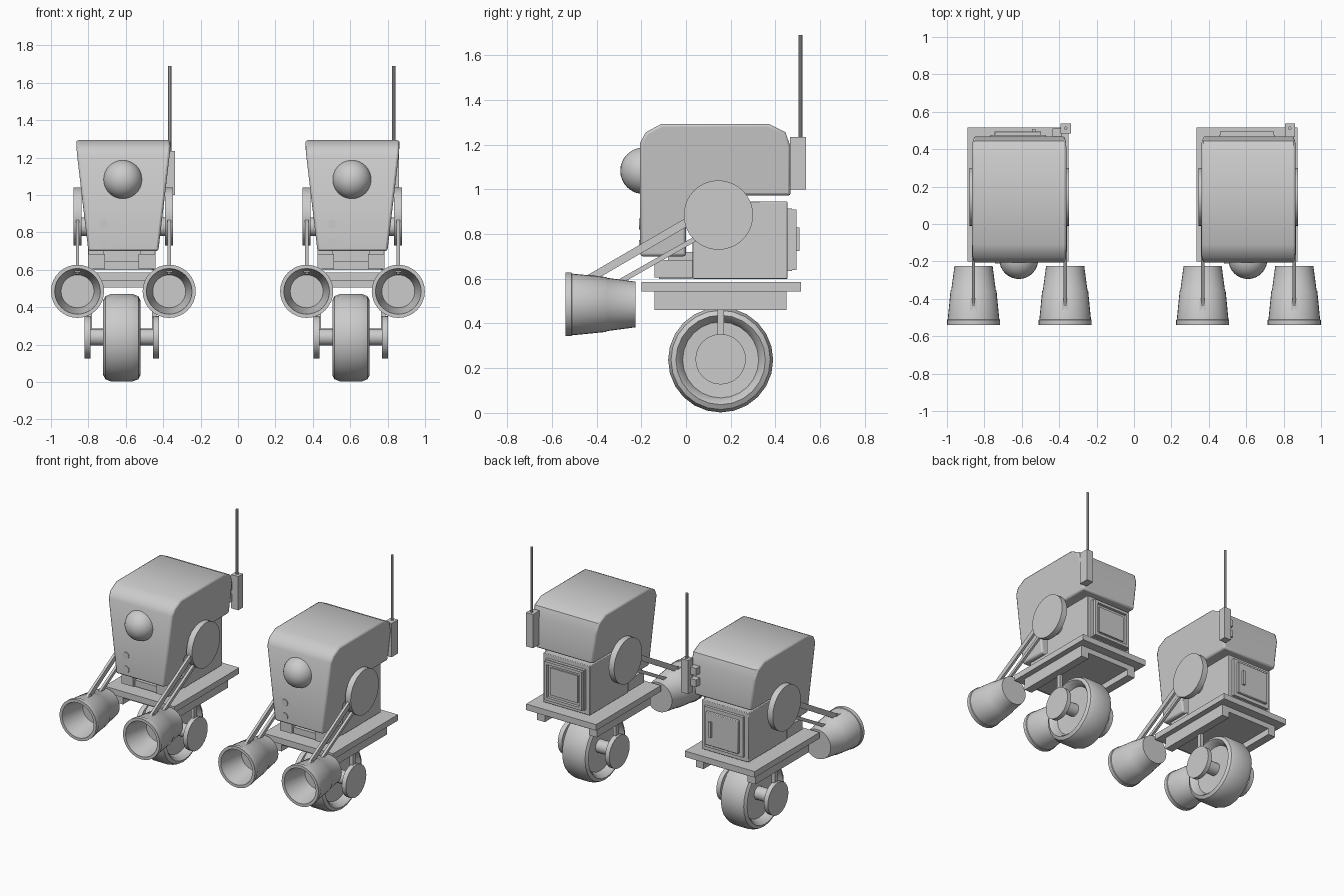
import bpy, bmesh, math
from mathutils import Vector

if "Cube" in bpy.data.objects:
    bpy.data.objects.remove(bpy.data.objects["Cube"])


def finish(bm, name, bevel=0.0):
    bmesh.ops.remove_doubles(bm, verts=bm.verts, dist=1e-5)
    bmesh.ops.recalc_face_normals(bm, faces=bm.faces)
    me = bpy.data.meshes.new(name)
    bm.to_mesh(me)
    bm.free()
    ob = bpy.data.objects.new(name, me)
    bpy.context.collection.objects.link(ob)
    if bevel:
        m = ob.modifiers.new("bevel", 'BEVEL')
        m.width, m.segments, m.limit_method = bevel, 2, 'ANGLE'
        m.angle_limit = math.radians(50)
    bpy.ops.object.select_all(action='DESELECT')
    ob.select_set(True)
    bpy.context.view_layer.objects.active = ob
    bpy.ops.object.shade_smooth_by_angle(angle=math.radians(35))
    return ob


def prism(name, x0, x1, profile, taper=None, bevel=0.0):
    """Extrude a (y, z) profile along x; taper(z) gives a half width about the middle."""
    bm = bmesh.new()
    mid = (x0 + x1) / 2
    rings = []
    for s, x in ((-1, x0), (1, x1)):
        rings.append([bm.verts.new((mid + s * taper(z) if taper else x, y, z)) for y, z in profile])
        bm.faces.new(rings[-1])
    n = len(profile)
    for i in range(n):
        j = (i + 1) % n
        bm.faces.new((rings[0][i], rings[0][j], rings[1][j], rings[1][i]))
    return finish(bm, name, bevel)


def box(name, x, y, z, bevel=0.0):
    return prism(name, x[0], x[1], [(y[0], z[0]), (y[1], z[0]), (y[1], z[1]), (y[0], z[1])], bevel=bevel)


def lathe(name, centre, axis, profile, n=32):
    """Turn (radius, distance) points around an axis through centre."""
    bm = bmesh.new()
    c = Vector(centre)
    rings = []
    for r, t in profile:
        ring = []
        for i in range(n):
            a = 2 * math.pi * i / n
            u, v = r * math.cos(a), r * math.sin(a)
            p = {'x': (t, u, v), 'y': (u, t, v), 'z': (u, v, t)}[axis]
            ring.append(bm.verts.new(c + Vector(p)))
        rings.append(ring)
    for a, b in zip(rings, rings[1:]):
        for i in range(n):
            j = (i + 1) % n
            bm.faces.new((a[i], a[j], b[j], b[i]))
    bmesh.ops.dissolve_degenerate(bm, dist=1e-6, edges=bm.edges)
    return finish(bm, name)


def disc(name, centre, axis, r, t0, t1, n=32):
    return lathe(name, centre, axis, [(0, t0), (r, t0), (r, t1), (0, t1)], n)


def bar(name, x, a, b, width, thick):
    """Flat bar in a plane of constant x, from (y, z) a to b."""
    a, b = Vector(a), Vector(b)
    d = (b - a).normalized()
    w = Vector((-d.y, d.x)) * width / 2
    return prism(name, x - thick / 2, x + thick / 2, [a + w, b + w, b - w, a - w])


HEAD = [(-.205, .70), (-.205, 1.21), (-.18, 1.255), (-.11, 1.293), (.37, 1.293), (.445, 1.255),
        (.468, 1.19), (.468, .972), (.27, .972), (.12, .94), (0, .83), (0, .70)]
TYRE = [(.05, -.045), (.17, -.05), (.185, -.085), (.20, -.1), (.222, -.088), (.235, -.055)]
WHEEL = [(0, -.045)] + TYRE + [(r, -t) for r, t in reversed(TYRE)] + [(0, .045)]
CUP = [(0, -.225), (.102, -.225), (.119, -.353), (.123, -.358), (.138, -.51), (.142, -.513),
       (.142, -.54), (.122, -.54), (.088, -.36), (0, -.36)]


def robot(tag, cx, antenna_dx, has_handle):
    def nm(s):
        return f"{tag}_{s}"
    b = cx - .008          # chassis centre

    # Head shell, eye and buttons
    prism(nm("head"), cx - .25, cx + .25, HEAD, lambda z: .187 + .065 * min(1, (z - .70) / .55), .012)
    bpy.ops.mesh.primitive_uv_sphere_add(segments=32, ring_count=16, radius=.104, location=(cx - .003, -.19, 1.083))
    bpy.context.object.name = nm("eye")
    bpy.ops.object.shade_smooth()
    for i, z in enumerate((.845, .75)):
        disc(nm(f"button_{i}"), (cx - .107, -.205, z), 'y', .024, -.005, .01, 20)

    # Torso and front feet under the head
    box(nm("torso"), (b - .18, b + .18), (.03, .455), (.60, .945), .004)
    box(nm("torso_front"), (b - .16, b + .16), (-.12, .03), (.60, .645))
    box(nm("neck_block"), (b - .1, b + .1), (-.08, .03), (.645, .72))
    for s in (-1, 1):
        box(nm(f"front_block_{s}"), (b + s * .135 - .045, b + s * .135 + .045), (-.14, .03), (.605, .685))

    # Rear hatch: frame with an inner panel
    box(nm("hatch"), (b - .15, b + .15), (.45, .475), (.635, .915))
    h = [(-.145, -.125, .64, .91), (.125, .145, .64, .91), (-.125, .125, .64, .66), (-.125, .125, .89, .91)]
    if has_handle:
        box(nm("hatch_panel"), (b - .125, b + .125), (.47, .495), (.66, .89), .004)
        box(nm("hatch_handle"), (b + .075, b + .095), (.49, .507), (.725, .83))
    else:
        for i, (xa, xb, za, zb) in enumerate(h):
            box(nm(f"hatch_frame_{i}"), (b + xa, b + xb), (.47, .495), (za, zb))
        box(nm("hatch_panel"), (b - .105, b + .105), (.47, .485), (.68, .87))

    # Antenna box and rod
    ax = cx + antenna_dx
    box(nm("antenna_box"), (ax - .027, ax + .027), (.485 if has_handle else .465, .537), (1.0, 1.235))
    disc(nm("antenna_rod"), (ax, .50 + .012, 0), 'z', .009, 1.23, 1.69, 10)
    if has_handle:
        for i, z in enumerate((1.05, 1.13)):
            box(nm(f"antenna_bracket_{i}"), (ax - .07, ax - .02), (.46, .51), (z, z + .05))

    # Base plate with underside rails
    box(nm("base_plate"), (b - .27, b + .27), (-.2, .515), (.543, .585))
    box(nm("under_plate"), (b - .17, b + .17), (-.14, .45), (.505, .545))

    # Wheel and axle
    lathe(nm("wheel"), (b, .155, .237), 'x', WHEEL, 24)
    disc(nm("axle"), (b, .155, .24), 'x', .045, -.175, .175, 20)

    # Mirrored parts: rails, hubs, struts, shoulders, arms, cups
    for s, side in ((-1, "left"), (1, "right")):
        box(nm(f"rail_{side}"), (b + s * .2 - .03, b + s * .2 + .03), (-.14, .45), (.46, .545))
        disc(nm(f"hub_{side}"), (b + s * .183, .155, .24), 'x', .113, -.016, .016, 24)
        box(nm(f"strut_{side}"), (b + s * .172 - .012, b + s * .172 + .012), (.14, .17), (.24, .51))
        x = cx + s * .245
        disc(nm(f"shoulder_{side}"), (x, .145, .885), 'x', .155, -.022, .02, 40)
        disc(nm(f"shoulder_shaft_{side}"), (cx + s * .2, .145, .83), 'x', .05, -.04, .03, 20)
        bar(nm(f"upper_arm_{side}"), x, (.08, .898), (-.45, .59), .036, .018)
        bar(nm(f"lower_arm_{side}"), x, (.10, .812), (-.30, .585), .022, .018)
        box(nm(f"arm_socket_{side}"), (x - .018, x + .018), (-.47, -.41), (.585, .617))
        lathe(nm(f"cup_{side}"), (x, 0, .485), 'y', CUP, 32)


robot("left_robot", -.613, .248, True)
robot("right_robot", .612, .221, False)
